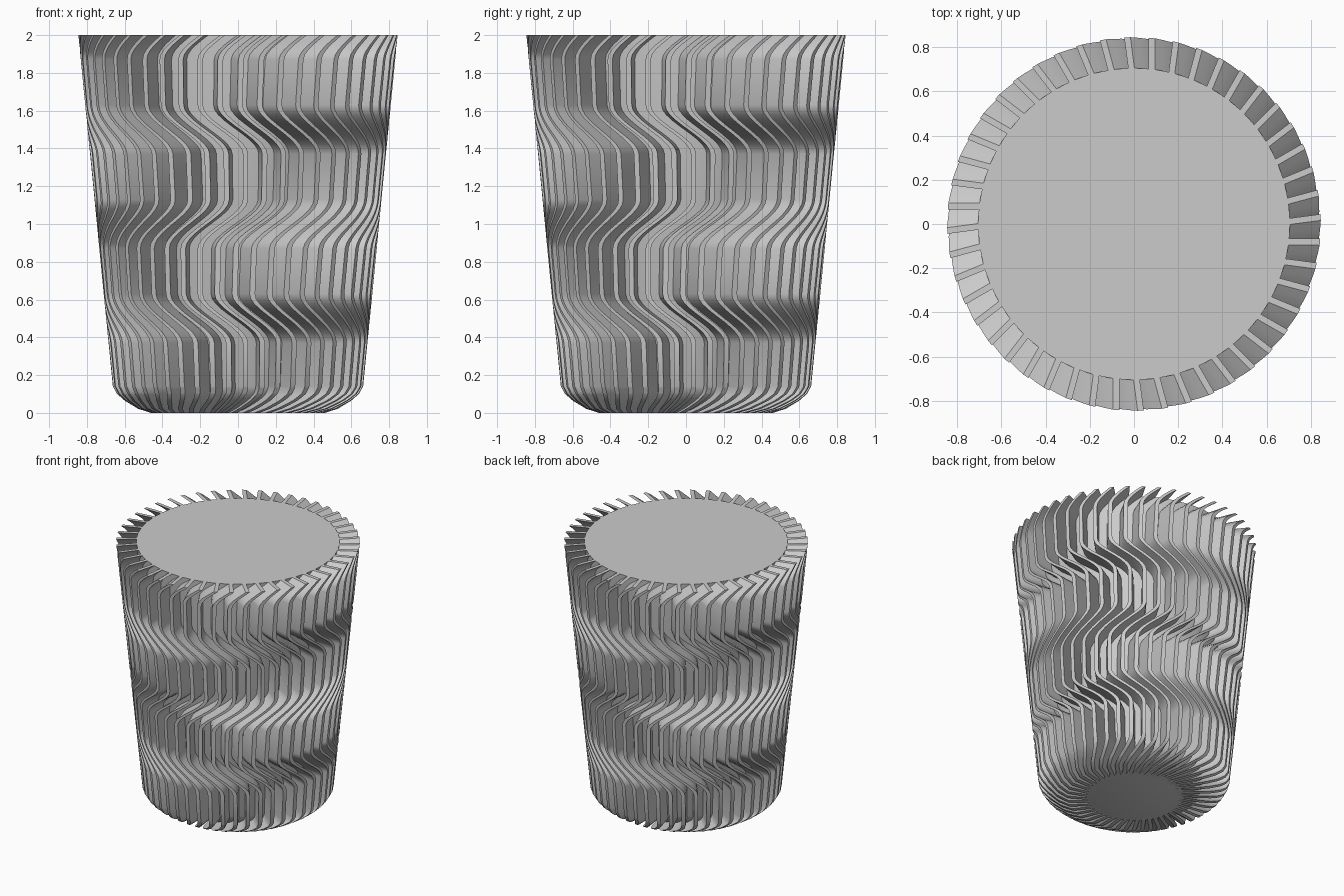
import bpy
import bmesh
from math import cos, sin, pi, sqrt, radians

cube = bpy.data.objects.get("Cube")
if cube:
    bpy.data.objects.remove(cube, do_unlink=True)

FINS = 48
THICK = 0.028
DEPTH = 0.14
MID, SWING = -0.08, 0.12       # sideways sway of each fin
HALF_BAND = 0.13               # half the height of a sway band

# outer silhouette: rounded foot, then a straight flare
PROFILE = [(0.46, 0), (0.53, 0.022), (0.60, 0.065), (0.64, 0.1), (0.663, 0.14), (0.845, 2)]

grey = bpy.data.materials.new("light grey")
grey.use_nodes = True
colour = (0.6, 0.6, 0.6, 1)
grey.diffuse_color = colour
grey.node_tree.nodes["Principled BSDF"].inputs["Base Color"].default_value = colour


def radius(z):
    for (r0, z0), (r1, z1) in zip(PROFILE, PROFILE[1:]):
        if z <= z1:
            return r0 + (r1 - r0) * (z - z0) / (z1 - z0)
    return PROFILE[-1][0]


def sway(z):
    """Zigzag: upright stretches joined by soft slanted bands every half unit."""
    band = round(z * 2)
    t = max(-1, min(1, (z - band / 2) / HALF_BAND))
    t = 1.5 * t - 0.5 * t ** 3
    return MID + SWING * t * (1 if band % 2 == 0 else -1)


def row_heights():
    zs = {z for _, z in PROFILE}
    for band in range(5):
        for k in range(-5, 6):
            z = band / 2 + HALF_BAND * k / 5
            if 0 <= z <= 2:
                zs.add(round(z, 4))
    return sorted(zs)


def finish(bm, name):
    bmesh.ops.recalc_face_normals(bm, faces=bm.faces[:])
    mesh = bpy.data.meshes.new(name)
    bm.to_mesh(mesh)
    bm.free()
    mesh.materials.append(grey)
    ob = bpy.data.objects.new(name, mesh)
    bpy.context.collection.objects.link(ob)
    bpy.ops.object.select_all(action="DESELECT")
    ob.select_set(True)
    bpy.context.view_layer.objects.active = ob
    bpy.ops.object.shade_smooth_by_angle(angle=radians(25))
    return ob


def loft(bm, rings):
    """Skin a stack of closed rings and cap both ends."""
    rows = [[bm.verts.new(p) for p in ring] for ring in rings]
    n = len(rows[0])
    for low, high in zip(rows, rows[1:]):
        for i in range(n):
            j = (i + 1) % n
            bm.faces.new((low[i], low[j], high[j], high[i]))
    bm.faces.new(rows[0][::-1])
    bm.faces.new(rows[-1])


# solid core behind the fins
bm = bmesh.new()
SIDES = 96
loft(bm, [[((r - DEPTH) * cos(2 * pi * i / SIDES), (r - DEPTH) * sin(2 * pi * i / SIDES), z)
           for i in range(SIDES)] for r, z in PROFILE])
finish(bm, "core")


# ring of swaying fins
def fin_section(z, angle):
    ux, uy = cos(angle), sin(angle)
    out = radius(z)
    side = sway(z)
    corners = []
    for r, s in ((out - DEPTH - 0.02, -1), (out, -1), (out, 1), (out - DEPTH - 0.02, 1)):
        t = side + s * THICK / 2
        along = sqrt(r * r - t * t)
        corners.append((along * ux - t * uy, along * uy + t * ux, z))
    return corners


bm = bmesh.new()
heights = row_heights()
for k in range(FINS):
    loft(bm, [fin_section(z, 2 * pi * k / FINS) for z in heights])
finish(bm, "fins")
